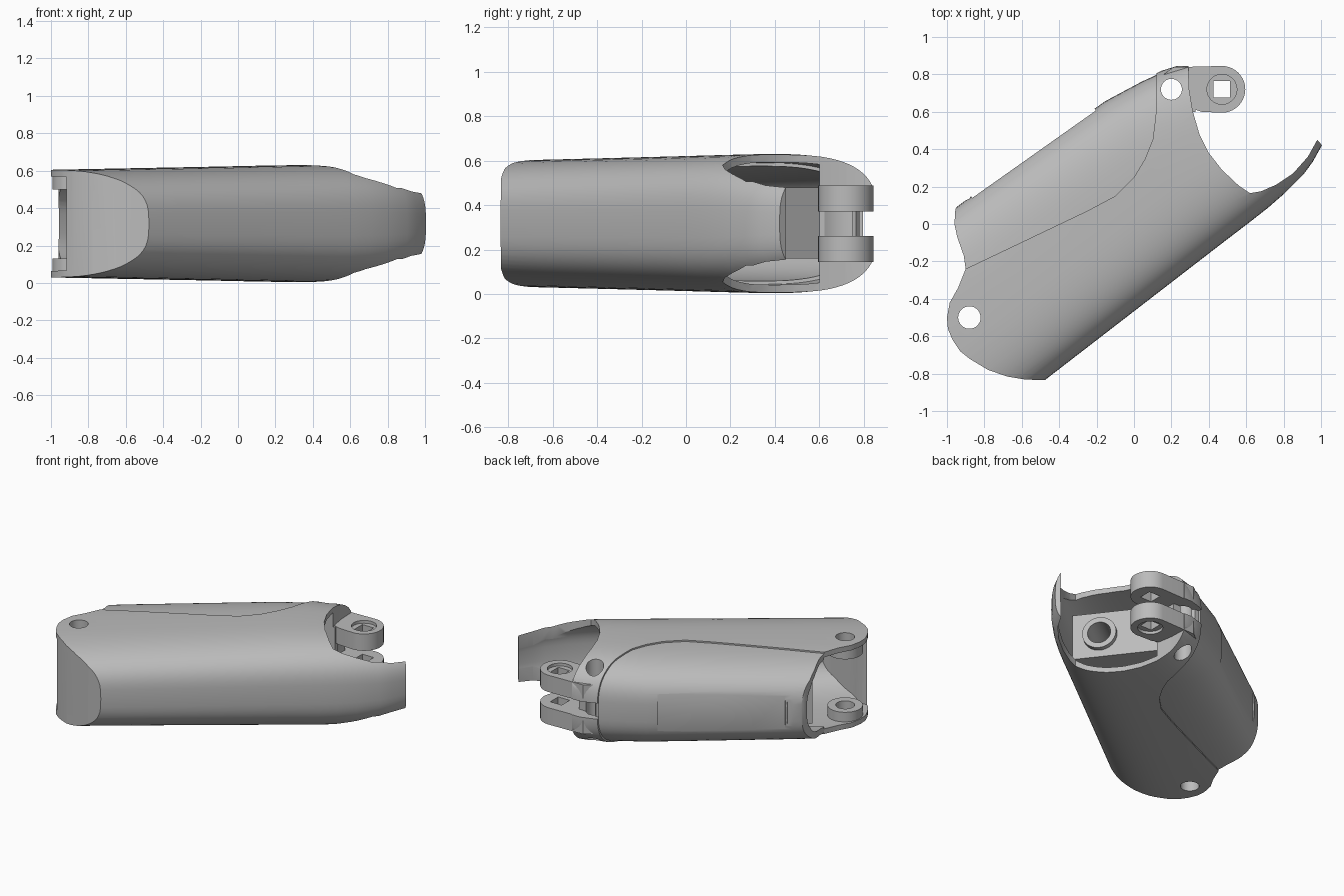
import bpy, bmesh, math
from mathutils import Vector

if "Cube" in bpy.data.objects:
    bpy.data.objects.remove(bpy.data.objects["Cube"], do_unlink=True)

grey = bpy.data.materials.new("plain grey")
grey.use_nodes = True
COLOUR = (0.5, 0.5, 0.5, 1)
grey.diffuse_color = COLOUR
grey.node_tree.nodes["Principled BSDF"].inputs["Base Color"].default_value = COLOUR

# Body axes in plan: U runs along the segment, V across it
U, V = Vector((0.79, 0.61, 0)), Vector((-0.61, 0.79, 0))
MID = 0.317


def place(u, v, z):
    return U * u + V * v + Vector((0, 0, z))


def skin(name, rings):
    """Closed solid through a list of rings of points."""
    bm = bmesh.new()
    loops = [[bm.verts.new(p) for p in ring] for ring in rings]
    n = len(loops[0])
    for a, b in zip(loops, loops[1:]):
        for i in range(n):
            bm.faces.new((a[i], a[(i + 1) % n], b[(i + 1) % n], b[i]))
    bm.faces.new(loops[0])
    bm.faces.new(loops[-1])
    bmesh.ops.recalc_face_normals(bm, faces=bm.faces)
    mesh = bpy.data.meshes.new(name)
    bm.to_mesh(mesh)
    bm.free()
    ob = bpy.data.objects.new(name, mesh)
    bpy.context.collection.objects.link(ob)
    mesh.materials.append(grey)
    return ob


def prism(name, pts, z0=-0.5, z1=1.2):
    return skin(name, [[(x, y, z) for x, y in pts] for z in (z0, z1)])


def circle(x, y, r, n=40, turn=0.0):
    return [(x + r * math.cos(turn + math.tau * i / n),
             y + r * math.sin(turn + math.tau * i / n)) for i in range(n)]


def block(name, ends, z0, z1):
    """Block along U; each end gives its u, front v and back v."""
    return skin(name, [[place(u, v0, z0), place(u, v1, z0),
                        place(u, v1, z1), place(u, v0, z1)] for u, v0, v1 in ends])


def combine(ob, other, op="DIFFERENCE"):
    mod = ob.modifiers.new(op, "BOOLEAN")
    mod.operation, mod.object, mod.solver = op, other, "EXACT"
    bpy.context.view_layer.objects.active = ob
    bpy.ops.object.modifier_apply(modifier=mod.name)
    bpy.data.objects.remove(other, do_unlink=True)


# Stations: u, front v, back v, half height
STATIONS = [(-1.3, -0.37, 0.67, 0.285), (-0.65, -0.37, 0.662, 0.295),
            (-0.2, -0.37, 0.645, 0.302), (0.28, -0.37, 0.625, 0.31),
            (0.5, -0.371, 0.588, 0.313), (0.62, -0.37, 0.56, 0.308),
            (0.74, -0.363, 0.515, 0.3), (0.88, -0.345, 0.46, 0.275),
            (0.96, -0.322, 0.43, 0.257), (1.04, -0.288, 0.4, 0.238),
            (1.3, -0.17, 0.35, 0.2)]


def loft(name, inset):
    """Rounded body solid, shrunk by inset."""
    rings, n, power = [], 72, 2 / 3.1
    for u, v0, v1, h in STATIONS:
        c, a, h = (v0 + v1) / 2, (v1 - v0) / 2 - inset, h - inset
        ring = []
        for i in range(n):
            ca, sa = math.cos(math.tau * i / n), math.sin(math.tau * i / n)
            ring.append(place(u, c + a * math.copysign(abs(ca) ** power, ca),
                              MID + h * math.copysign(abs(sa) ** power, sa)))
        rings.append(ring)
    return skin(name, rings)


PIN, KNUCKLE, LUG = (-0.88, -0.5), (0.2, 0.72), (0.47, 0.72)
SEAM = [(0.12, 0.62), (0.11, 0.53), (0.1, 0.45), (0.06, 0.35), (0, 0.25),
        (-0.1, 0.15), (-0.25, 0.07), (-0.9, -0.24)]
END = [(-0.97, -0.62), (-0.93, -0.68), (-0.88, -0.72), (-0.78, -0.78),
       (-0.68, -0.815), (-0.58, -0.832), (-0.44, -0.835)]
SCOOP = [(0.98, 0.45), (0.93, 0.36), (0.85, 0.27), (0.76, 0.21), (0.68, 0.175),
         (0.62, 0.165), (0.56, 0.205), (0.47, 0.29), (0.4, 0.38), (0.35, 0.48),
         (0.315, 0.6), (0.295, 0.72), (0.29, 0.845)]

# Front shell: rounded body trimmed to its plan outline, hollowed up to a solid knuckle
front_shell = loft("front_shell", 0)
outline = END + [(0.6, -0.4), (1.2, 0.2)] + SCOOP + [(0.2, 0.845), (0.12, 0.81)] \
    + SEAM + [(-0.94, -0.34), (-0.985, -0.42), (-1, -0.5), (-0.995, -0.56)]
combine(front_shell, prism("outline", outline), "INTERSECT")
hollow = loft("hollow", 0.035)
room = [(-1.4, -0.69), (-0.87, -0.69), (-0.76, -0.75), (-0.6, -0.795), (-0.4, -0.8),
        (0.6, -0.5), (1.5, 0.2), (1.5, 0.6), (0.08, 0.6), (0.08, 1.5), (-1.4, 1.5)]
combine(hollow, prism("room", room), "INTERSECT")
combine(front_shell, hollow)

# Back cover: slightly sunk shell behind the seam, with a shallow flat panel
back_cover = loft("back_cover", 0.01)
cover = SEAM + [(-0.91, -0.17), (-0.945, -0.07), (-0.96, 0), (-0.955, 0.08),
                (-0.94, 0.11), (-0.88, 0.135), (-0.82, 0.3), (-0.3, 0.9), (0.12, 0.9)]
combine(back_cover, prism("cover_outline", cover), "INTERSECT")
combine(back_cover, loft("cover_hollow", 0.05))
combine(back_cover, block("panel_cut", ((-0.6, 0.64, 0.8), (0.21, 0.606, 0.8)), 0.13, 0.5))

# Inner core: a block whose near end shows inside the scoop
core = block("inner_core", ((-0.78, -0.29, 0.48), (0.5, -0.29, 0.48)), 0.16, 0.48)


def tube_along_u(r, u0, u1):
    return skin("boss", [[place(u, -0.11 + x, MID + y) for x, y in circle(0, 0, r)]
                         for u in (u0, u1)])


combine(core, tube_along_u(0.11, 0.45, 0.535), "UNION")
combine(core, tube_along_u(0.075, 0.3, 0.6))

# Clevis: two lugs on a connecting block, with a slot between them
connector = prism("lug_connector", [(0.14, 0.6), (0.33, 0.6), (0.33, 0.83), (0.2, 0.83), (0.14, 0.78)],
                  0.15, 0.485)
combine(connector, prism("throat", circle(*LUG, 0.17), 0.2, 0.44))
SLOT = [(0.19, 0.75), (0.7, 0.75), (0.7, 1), (0.05, 1), (0.05, 0.78), (0.15, 0.78)]
for ob in (front_shell, connector):
    combine(ob, prism("slot", SLOT, 0.262, 0.372))
parts = [front_shell, back_cover, core, connector]
for side, z0, z1 in (("lower", 0.145, 0.262), ("upper", 0.372, 0.489)):
    tip = [(LUG[0] + 0.125 * math.cos(a), LUG[1] + 0.125 * math.sin(a))
           for a in [math.pi * (i / 20 - 0.5) for i in range(21)]]
    lug = prism(side + "_lug", tip + [(0.21, 0.838), (0.16, 0.8), (0.15, 0.62), (0.3, 0.62),
                                      (0.36, 0.6)], z0, z1)
    combine(lug, prism("square_hole", circle(*LUG, 0.062, 4, math.pi / 4)))
    outer = z0 if side == "lower" else z1
    combine(lug, prism("counterbore", circle(*LUG, 0.08), outer - 0.02, outer + 0.02))
    parts.append(lug)

# Pin bosses inside the open end
for side, z0, z1 in (("lower", 0.045, 0.13), ("upper", 0.5, 0.59)):
    parts.append(prism(side + "_pin_boss", circle(*PIN, 0.112), z0, z1))

# Through holes for both pins
for ob in parts:
    if ob.name.endswith("pin_boss") or ob in (front_shell, core):
        combine(ob, prism("pin_hole", circle(*PIN, 0.06)))
    if ob.name.endswith("lug") or ob in (front_shell, connector, core):
        combine(ob, prism("knuckle_hole", circle(*KNUCKLE, 0.056)))

# Smooth curves, sharp edges
bpy.ops.object.select_all(action="DESELECT")
for ob in parts:
    ob.select_set(True)
bpy.context.view_layer.objects.active = front_shell
bpy.ops.object.shade_smooth_by_angle(angle=math.radians(30))
